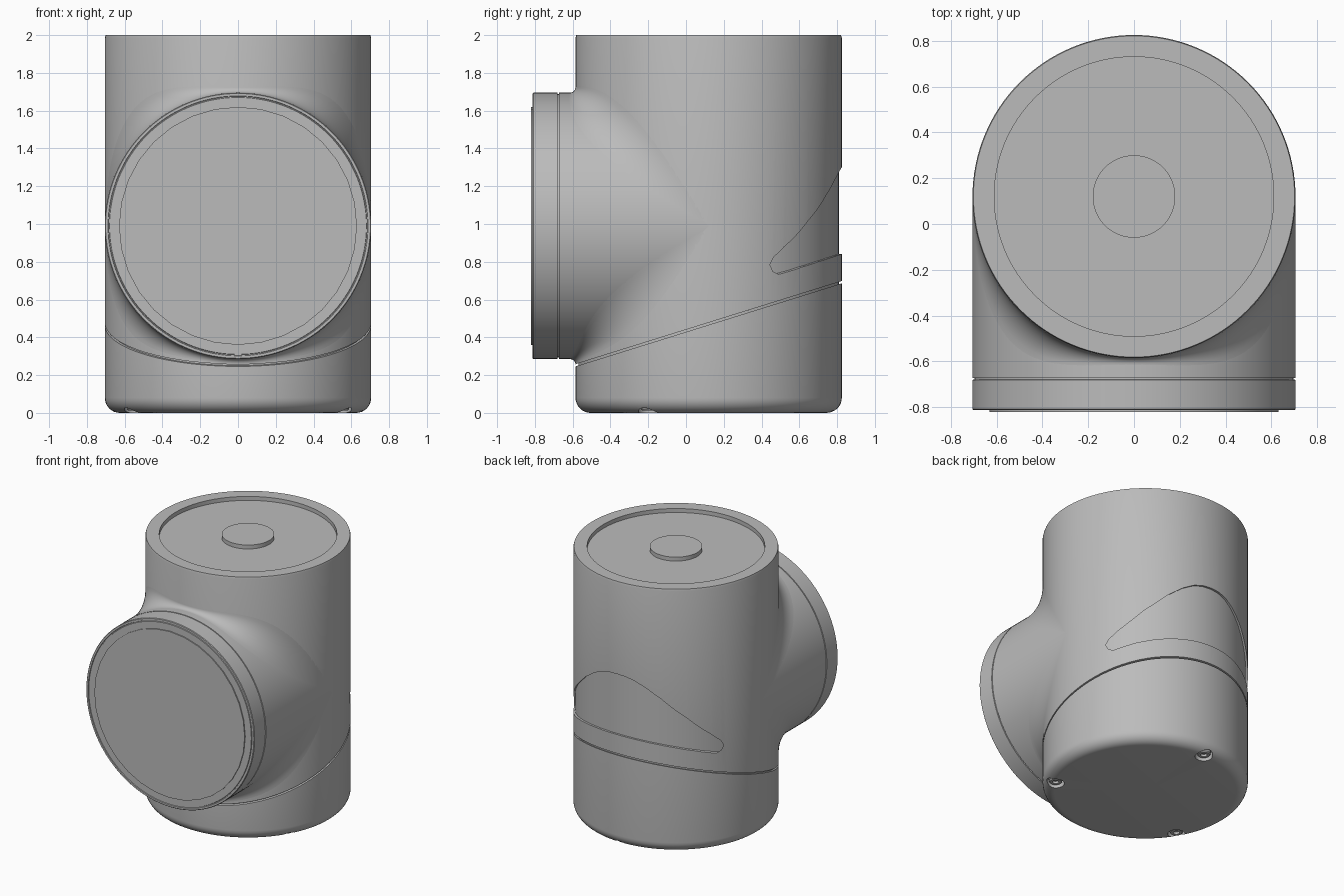
import bpy, bmesh, math
from mathutils import Vector, Matrix

if "Cube" in bpy.data.objects:
    bpy.data.objects.remove(bpy.data.objects["Cube"], do_unlink=True)

R = 0.705          # radius of both housings
YC, ZC = 0.12, 0.99  # upright axis and front axis
SEG = 128
SLOPE = 0.312      # tilt of the parting seam

grey = bpy.data.materials.new("satin grey")
grey.use_nodes = True
grey.diffuse_color = (0.5, 0.5, 0.5, 1)
grey.node_tree.nodes["Principled BSDF"].inputs["Base Color"].default_value = (0.5, 0.5, 0.5, 1)


def make_object(name, bm):
    mesh = bpy.data.meshes.new(name)
    bm.to_mesh(mesh)
    bm.free()
    mesh.materials.append(grey)
    obj = bpy.data.objects.new(name, mesh)
    bpy.context.collection.objects.link(obj)
    return obj


def activate(obj):
    bpy.ops.object.select_all(action='DESELECT')
    obj.select_set(True)
    bpy.context.view_layer.objects.active = obj


def smooth(obj):
    activate(obj)
    bpy.ops.object.shade_smooth_by_angle(angle=math.radians(30))


def lathe(profile, seg=SEG, place=Matrix.Translation((0, YC, 0))):
    """Spin (radius, height) points into a closed solid."""
    bm = bmesh.new()
    rings = []
    for rad, h in profile:
        if rad == 0:
            rings.append([bm.verts.new((0, 0, h))] * seg)
        else:
            rings.append([bm.verts.new((rad * math.cos(2 * math.pi * i / seg),
                                        rad * math.sin(2 * math.pi * i / seg), h))
                          for i in range(seg)])
    for a, b in zip(rings, rings[1:]):
        for i in range(seg):
            k = (i + 1) % seg
            corners = list(dict.fromkeys((a[i], a[k], b[k], b[i])))
            bm.faces.new(corners)
    bmesh.ops.recalc_face_normals(bm, faces=bm.faces)
    bm.transform(place)
    return bm


def cut_by_seam(bm, offset, keep_above):
    """Trim a solid along the tilted seam and cap it."""
    normal = Vector((0, -SLOPE, 1))
    geom = bm.verts[:] + bm.edges[:] + bm.faces[:]
    res = bmesh.ops.bisect_plane(bm, geom=geom, plane_co=(0, YC, 0.472 + offset),
                                 plane_no=normal, clear_inner=keep_above,
                                 clear_outer=not keep_above)
    edges = [e for e in res["geom_cut"] if isinstance(e, bmesh.types.BMEdge)]
    bmesh.ops.contextual_create(bm, geom=edges)
    bmesh.ops.recalc_face_normals(bm, faces=bm.faces)


def subtract(obj, cutter):
    cutter.hide_render = True
    mod = obj.modifiers.new("cut", 'BOOLEAN')
    mod.operation = 'DIFFERENCE'
    mod.solver = 'EXACT'
    mod.object = cutter
    activate(obj)
    bpy.ops.object.modifier_apply(modifier=mod.name)
    bpy.data.objects.remove(cutter, do_unlink=True)


# Inner core, seen inside the seam and behind the back recess
smooth(make_object("inner_core", lathe([(0, 0.1), (0.69, 0.1), (0.69, 1.9), (0, 1.9)])))

# Upper housing with the shallow round top recess
bm = lathe([(0, 0.1), (R, 0.1), (R, 1.985), (R - 0.004, 2),
            (0.61, 2), (0.61, 1.97), (0, 1.97)])
cut_by_seam(bm, 0.006, True)
housing = make_object("upper_housing", bm)

# Rounded teardrop recess across the back
def lower_edge(x):
    return 0.84 + 0.33 * (YC + math.sqrt(R * R - x * x) - 0.82)

half = [(0.07, 1.296), (0.14, 1.278), (0.22, 1.237), (0.32, 1.163), (0.466, 1.02),
        (0.58, 0.88), (0.615, 0.825), (0.626, 0.785), (0.618, 0.75), (0.6, 0.733)]
half += [(x / 10, lower_edge(x / 10)) for x in (5.7, 5, 4, 3, 2, 1)]
outline = [(0, 1.3)] + half + [(0, lower_edge(0))] + [(-x, z) for x, z in reversed(half)]
bm = bmesh.new()
face = bm.faces.new([bm.verts.new((x, 0.3, z)) for x, z in outline])
ext = bmesh.ops.extrude_face_region(bm, geom=[face])
bmesh.ops.translate(bm, vec=(0, 0.7, 0),
                    verts=[v for v in ext["geom"] if isinstance(v, bmesh.types.BMVert)])
bmesh.ops.recalc_face_normals(bm, faces=bm.faces)
subtract(housing, make_object("recess_cutter", bm))
smooth(housing)

# Centre button on the top
smooth(make_object("top_button", lathe([(0, 1.96), (0.18, 1.96), (0.18, 2), (0, 2)], 64)))

# Base cap with a rounded bottom edge and screw pockets
B = 0.08
corner = [(R - B + B * math.sin(a), B - B * math.cos(a))
          for a in (math.pi / 2 * i / 8 for i in range(9))]
bm = lathe([(0, 0)] + corner + [(R, 1), (0, 1)])
cut_by_seam(bm, -0.006, False)
base = make_object("base_cap", bm)
for n, deg in enumerate((90, 210, 330)):
    a = math.radians(deg)
    place = Matrix.Translation((0.625 * math.cos(a), YC + 0.625 * math.sin(a), 0))
    subtract(base, make_object("pocket_cutter", lathe(
        [(0, -0.1), (0.06, -0.1), (0.06, 0.05), (0, 0.05)], 32, place)))
    smooth(make_object(f"base_screw_{n + 1}", lathe(
        [(0, 0.03), (0.022, 0.03), (0.022, 0.012), (0.04, 0.012),
         (0.046, 0.02), (0.046, 0.06), (0, 0.06)], 24, place)))
smooth(base)

# Front housing on the horizontal axis, with a fine seam behind its lid
front = Matrix.Translation((0, 0, ZC)) @ Matrix.Rotation(math.pi / 2, 4, 'X')
smooth(make_object("front_housing", lathe(
    [(0, -YC), (R, -YC), (R, 0.672), (R - 0.008, 0.673), (R - 0.008, 0.679), (R, 0.68),
     (R, 0.808), (R - 0.004, 0.812), (0.688, 0.812), (0.686, 0.806), (0.682, 0.806),
     (0.68, 0.812), (0, 0.812)], SEG, front)))
smooth(make_object("front_lid_disc", lathe(
    [(0, 0.8), (0.63, 0.8), (0.63, 0.82), (0, 0.82)], 32, front)))

# Concave blends between the two housings, above and below
def blend(name, start, power):
    bm = bmesh.new()
    rows, steps, arc = [], 80, 10
    for i in range(steps + 1):
        t = math.radians(start + 176 * i / steps)
        s, c = math.sin(t), math.cos(t)
        rad = 0.03 + 0.42 * abs(s) ** power
        centre = Vector((s * (R + rad), YC - (R + rad) * abs(c), ZC + (R + rad) * c))
        to_neck, to_body = Vector((-s, 0, -c)), Vector((-s, abs(c), 0))
        rows.append([bm.verts.new(centre + rad * to_neck.slerp(to_body, j / arc))
                     for j in range(arc + 1)])
    for a, b in zip(rows, rows[1:]):
        for j in range(arc):
            bm.faces.new((a[j], a[j + 1], b[j + 1], b[j]))
    bm.normal_update()
    if sum(f.normal.y * f.calc_area() for f in bm.faces) > 0:
        bmesh.ops.reverse_faces(bm, faces=bm.faces)
    smooth(make_object(name, bm))


blend("upper_blend", -88, 2)
blend("lower_blend", 92, 3)
